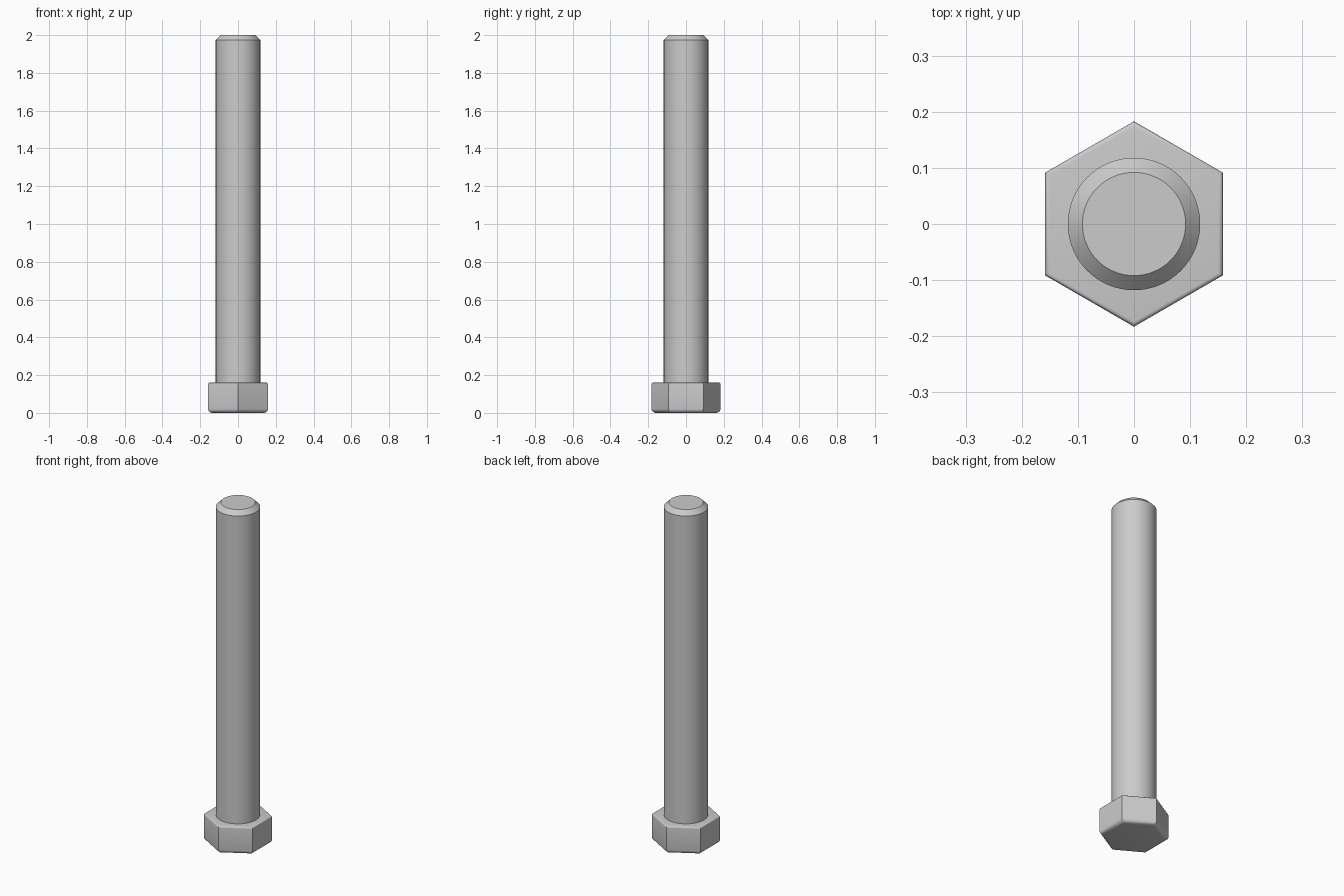
import bpy
import math

# Remove the default cube
cube = bpy.data.objects.get("Cube")
if cube:
    bpy.data.objects.remove(cube, do_unlink=True)

# Steel colour
steel = bpy.data.materials.new("steel_grey")
steel.use_nodes = True
colour = (0.6, 0.6, 0.6, 1)
steel.diffuse_color = colour
steel.node_tree.nodes["Principled BSDF"].inputs["Base Color"].default_value = colour


def turned_part(name, profile, sides):
    """Closed solid from a (radius, height) profile, listed bottom to top."""
    verts, faces = [], []
    for r, z in profile:
        for i in range(sides):
            a = math.pi / 2 + math.tau * i / sides
            verts.append((r * math.cos(a), r * math.sin(a), z))
    for k in range(len(profile) - 1):
        for i in range(sides):
            j = (i + 1) % sides
            lo, hi = k * sides, (k + 1) * sides
            faces.append((lo + i, lo + j, hi + j, hi + i))
    faces.append(tuple(reversed(range(sides))))
    faces.append(tuple(range(len(verts) - sides, len(verts))))
    mesh = bpy.data.meshes.new(name)
    mesh.from_pydata(verts, [], faces)
    mesh.materials.append(steel)
    obj = bpy.data.objects.new(name, mesh)
    bpy.context.collection.objects.link(obj)
    bpy.ops.object.select_all(action="DESELECT")
    obj.select_set(True)
    bpy.context.view_layer.objects.active = obj
    bpy.ops.object.shade_smooth_by_angle(angle=math.radians(30))
    return obj


def rounded_edge(radius, z, size, start, steps=5):
    """Quarter round centred at height z; start is its first angle in degrees."""
    corner = 1 / math.cos(math.pi / 6)
    points = []
    for i in range(steps + 1):
        a = math.radians(start + 90 * i / steps)
        points.append((radius - size * corner * (1 - math.cos(a)), z + size * math.sin(a)))
    return points


# Hexagonal head with a soft lower rim and a slight upper one
head_radius, head_height = 0.183, 0.16
low, high = 0.022, 0.008
turned_part("hex_head",
            rounded_edge(head_radius, low, low, -90)
            + rounded_edge(head_radius, head_height - high, high, 0), 6)

# Round shank with a chamfered tip
turned_part("shank", [(0.118, 0.14), (0.118, 1.974), (0.092, 2.0)], 64)
